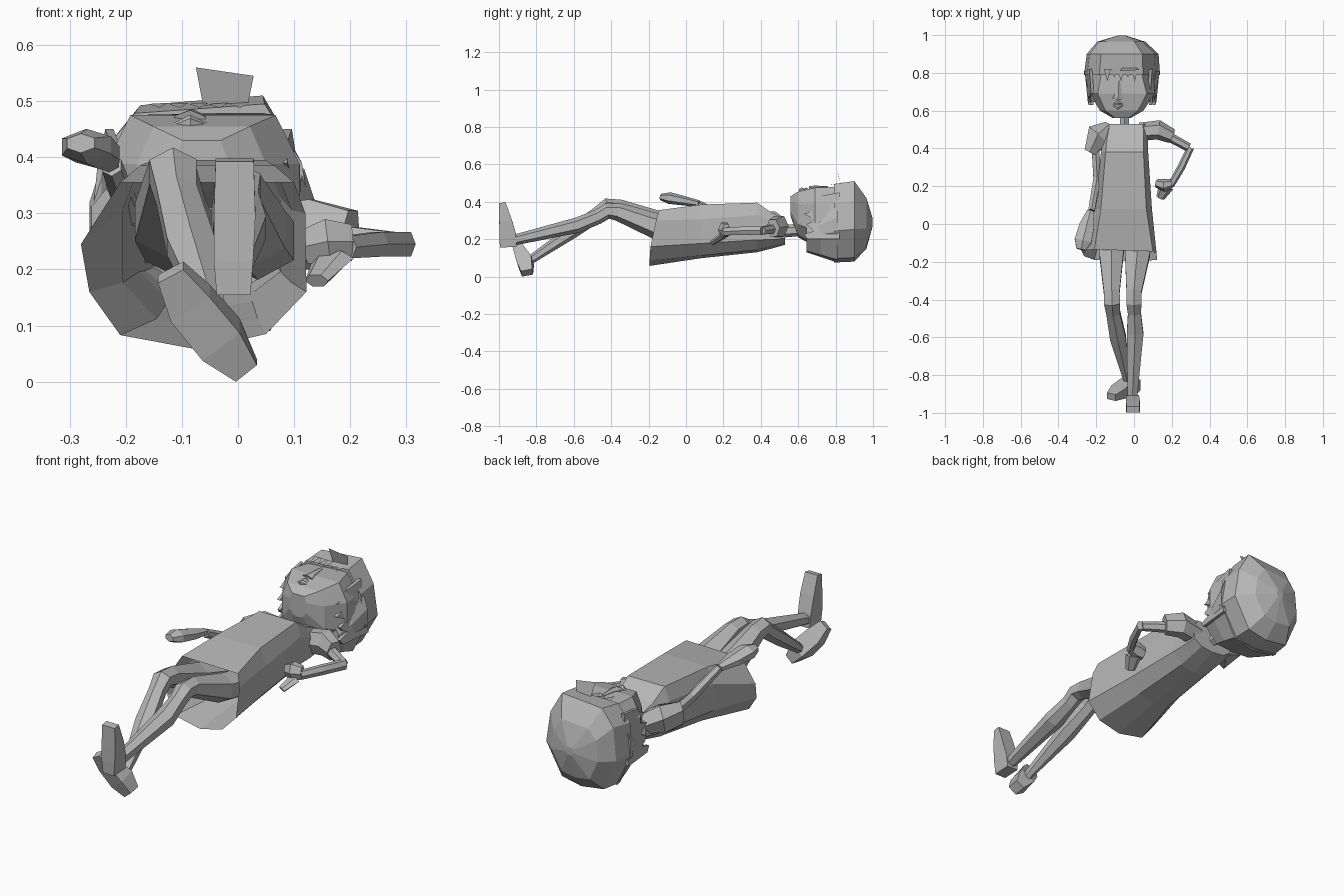
import bpy, bmesh, math
from mathutils import Vector

grey = bpy.data.materials.new("plain grey")
grey.diffuse_color = (0.47, 0.47, 0.47, 1)


def finish(name, bm):
    me = bpy.data.meshes.new(name)
    bmesh.ops.recalc_face_normals(bm, faces=bm.faces)
    bm.to_mesh(me)
    bm.free()
    me.materials.append(grey)
    ob = bpy.data.objects.new(name, me)
    bpy.context.collection.objects.link(ob)
    return ob


def loft(name, rings, cap=(True, True)):
    """Skin a list of equally long point rings."""
    bm = bmesh.new()
    vs = [[bm.verts.new(p) for p in r] for r in rings]
    n = len(rings[0])
    for a, b in zip(vs, vs[1:]):
        for i in range(n):
            j = (i + 1) % n
            bm.faces.new((a[i], a[j], b[j], b[i]))
    if cap[0]:
        bm.faces.new(vs[0])
    if cap[1]:
        bm.faces.new(vs[-1])
    return finish(name, bm)


def outline(flat, tall):
    return [(flat, 1), (1, tall), (1, -tall), (flat * .75, -.9),
            (0, -1), (-flat * .75, -.9), (-1, -tall), (-1, tall), (-flat, 1)]


# head cross-section: widest low at the sides, tapering to the back
SKULL = [(.55, 1), (.88, .5), (1, -.2), (.55, -.9),
         (0, -1), (-.65, -.92), (-1, -.2), (-.92, .55), (-.6, .92)]


def section(y, xl, xr, zl, zh, pts=None, slant=0.0):
    """Cross-section across the body; slant shifts the front along y."""
    cx, cz, w, h = (xl + xr) / 2, (zl + zh) / 2, (xr - xl) / 2, (zh - zl) / 2
    return [(cx + a * w, y + slant * b, cz + b * h) for a, b in pts or outline(.75, .45)]


def limb(name, path, ref=(1, 0, 0), sides=6):
    """Faceted tube; each path point is x, y, z, half width along ref, half depth."""
    P = [Vector(p[:3]) for p in path]
    rings = []
    for i, p in enumerate(P):
        t = (P[min(i + 1, len(P) - 1)] - P[max(i - 1, 0)]).normalized()
        s = Vector(ref)
        s = (s - t * s.dot(t)).normalized()
        u = t.cross(s)
        w, h = path[i][3:]
        k = 1 / math.cos(math.pi / sides)
        ang = [math.pi * (2 * j + 1) / sides for j in range(sides)]
        rings.append([p + s * (w * k * math.cos(a)) + u * (h * k * math.sin(a)) for a in ang])
    return loft(name, rings)


def sheet(name, pts):
    bm = bmesh.new()
    bm.faces.new([bm.verts.new(p) for p in pts])
    return finish(name, bm)


# dress, open at the hem, flared on one side
hem = [(.10, -.145, .355), (.12, -.16, .30), (.122, -.19, .16), (.05, -.195, .085),
       (-.07, -.195, .057), (-.21, -.19, .083), (-.265, -.17, .16), (-.28, -.14, .245),
       (-.21, -.135, .355)]
loft("dress", [
    hem,
    section(0.08, -0.205, 0.095, 0.098, 0.385, outline(.8, .45)),
    section(0.38, -0.175, 0.075, 0.13, 0.395, outline(.8, .5)),
    section(0.46, -0.165, 0.075, 0.15, 0.34, outline(.8, .5)),
    section(0.53, -0.15, 0.07, 0.17, 0.31, outline(.8, .5))], (False, True))

# neck and head
limb("neck", [(-.05, .48, .24, .025, .03), (-.05, .62, .25, .022, .028)])
loft("face", [
    section(0.56, -0.11, -0.02, 0.32, 0.43),
    section(0.60, -0.18, 0.05, 0.21, 0.455),
    section(0.69, -0.235, 0.11, 0.16, 0.475),
    section(0.82, -0.24, 0.115, 0.10, 0.48, SKULL)])

# hair cap and the hair falling behind the head
loft("hair_cap", [
    section(0.79, -0.265, 0.138, 0.075, 0.495, SKULL),
    section(0.90, -0.25, 0.13, 0.08, 0.51, SKULL),
    section(0.965, -0.195, 0.06, 0.15, 0.42, SKULL),
    section(0.998, -0.085, -0.045, 0.27, 0.31, SKULL)])
low = [(.9, 1), (1, .6), (1, .1), (.6, -.9), (0, -1), (-.65, -.92), (-1, .1), (-1, .6), (-.9, 1)]
loft("back_hair", [
    section(0.645, -0.22, 0.095, 0.13, 0.27, low),
    section(0.72, -0.245, 0.12, 0.105, 0.32, low),
    section(0.81, -0.265, 0.138, 0.075, 0.38, low)])

# side locks with jagged ends, leaning in towards the front
for side, x0, lean in (("left", -0.262, .10), ("right", 0.136, -.16)):
    edge = [(.82, .20), (.65, .20)]
    for k in range(4):
        z = .225 + k * .055
        edge += [(.63 + .015 * (k % 2), z), (.69, z + .02), (.66 + .01 * k, z + .035)]
    edge += [(.82, .45)]
    s = 1 if x0 < 0 else -1
    bm = bmesh.new()
    f = bm.faces.new([bm.verts.new((x0 + s * .1 * (.82 - y) + lean * (z - .2), y, z))
                      for y, z in edge])
    r = bmesh.ops.extrude_face_region(bm, geom=[f])
    bmesh.ops.translate(bm, vec=(.015 * s, 0, 0),
                        verts=[v for v in r["geom"] if isinstance(v, bmesh.types.BMVert)])
    finish(side + "_side_lock", bm)

# fringe spikes and the upright tuft
for k in range(5):
    x = -0.16 + k * 0.036
    tip = 0.775 if k % 2 else 0.755
    sheet("fringe_spike", [(x, .82, .495), (x + .036, .82, .497), (x + .02, tip, .488)])
sheet("upright_tuft", [(-.06, .83, .48), (.015, .83, .48), (.028, .815, .545), (-.075, .81, .56)])

# nose and lips
limb("nose", [(-.085, .665, .462, .028, .02), (-.082, .69, .47, .018, .014), (-.08, .76, .475, .008, .008)])
for name, y in (("upper_lip", .642), ("lower_lip", .618)):
    limb(name, [(-.125, .632, .452, .003, .003), (-.085, y, .462, .013, .012),
                (-.045, .632, .452, .003, .003)], (0, 1, 0))

# arm bent with the hand on the hip
limb("right_sleeve", [(.03, .49, .26, .05, .04), (.13, .498, .27, .055, .045),
                      (.20, .465, .26, .045, .034)], (0, 0, 1))
limb("right_upper_arm", [(.17, .47, .255, .025, .022), (.29, .405, .245, .02, .02)], (0, 0, 1))
limb("right_forearm", [(.30, .405, .245, .022, .016), (.25, .30, .245, .022, .018),
                       (.195, .205, .24, .02, .016)], (0, 0, 1))
limb("right_hand", [(.20, .215, .25, .03, .02), (.16, .205, .25, .04, .03),
                    (.12, .215, .24, .03, .02)], (0, 0, 1))
limb("right_fingers", [(.17, .20, .22, .015, .035), (.14, .14, .18, .012, .02)], (0, 0, 1))

# arm lying along the dress with a raised hand
limb("left_sleeve", [(-.13, .49, .26, .045, .055), (-.19, .465, .28, .065, .06),
                     (-.235, .38, .28, .03, .055)])
limb("left_arm", [(-.205, .42, .28, .02, .025), (-.195, .24, .30, .02, .022),
                  (-.225, .07, .385, .017, .018)])
limb("left_hand", [(-.23, .07, .39, .018, .015), (-.25, -.01, .405, .04, .022),
                   (-.27, -.09, .42, .045, .027), (-.28, -.135, .425, .025, .015)])

# legs
limb("left_leg", [(-.10, -.02, .25, .065, .06), (-.12, -.16, .285, .064, .06),
                  (-.118, -.36, .365, .042, .042), (-.116, -.42, .375, .042, .038),
                  (-.11, -.47, .335, .036, .034), (-.085, -.60, .245, .042, .032),
                  (-.035, -.83, .09, .018, .02)])
limb("right_leg", [(.035, -.02, .25, .065, .06), (.018, -.16, .27, .066, .06),
                   (0, -.36, .345, .04, .042), (0, -.42, .35, .04, .036),
                   (.002, -.47, .32, .034, .034), (.006, -.58, .275, .044, .036),
                   (-.01, -.94, .19, .024, .024)])

# feet
limb("left_foot", [(.015, -.85, .02, .024, .03), (-.03, -.86, .075, .042, .042),
                   (-.085, -.89, .14, .042, .028), (-.12, -.915, .195, .026, .018)], sides=4)
limb("right_foot", [(-.008, -.95, .157, .03, .045), (-.008, -.953, .22, .035, .045),
                    (-.006, -.965, .30, .037, .034), (-.006, -.982, .395, .034, .017)], sides=4)
